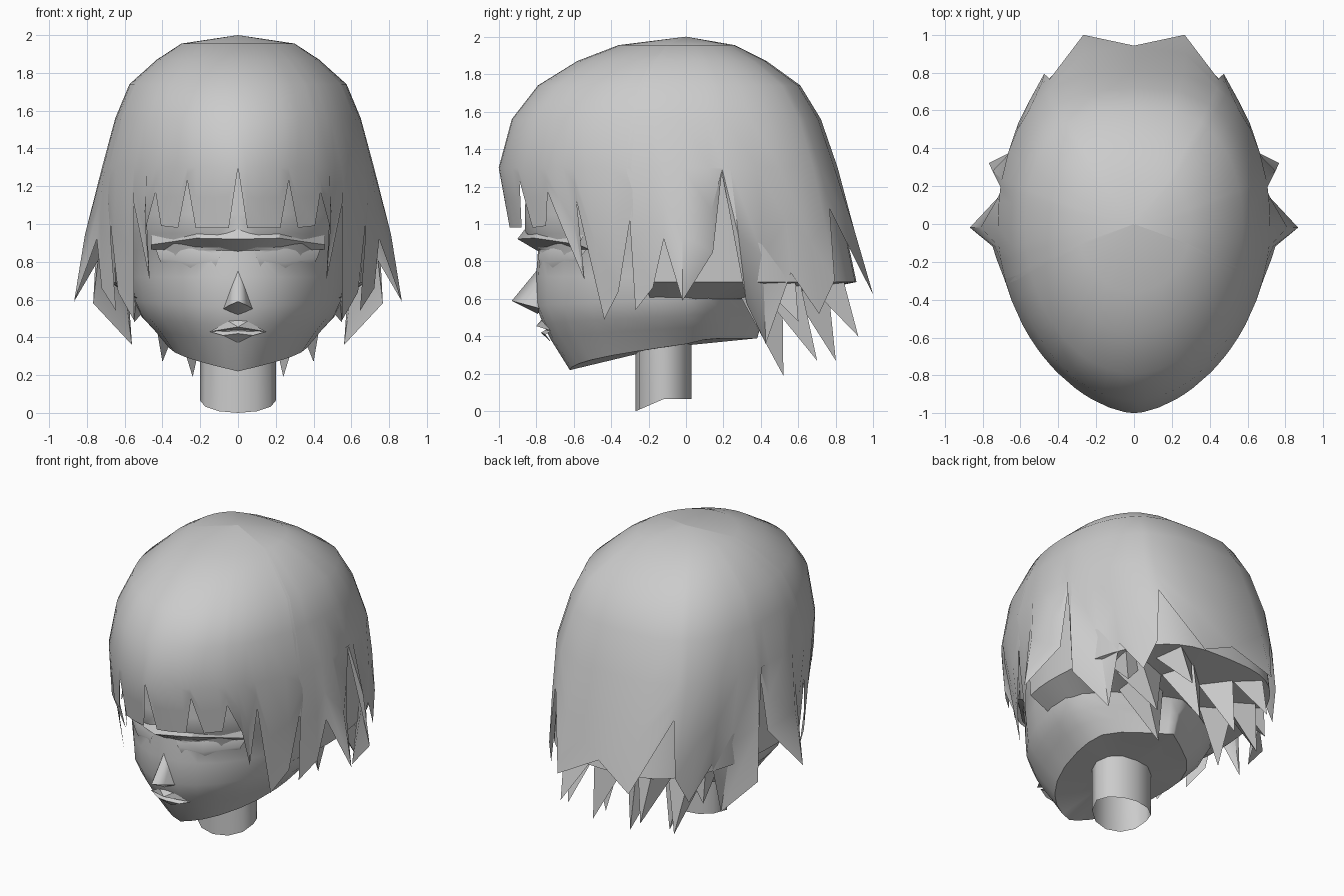
import bpy
from math import sin, cos, radians
from mathutils import Vector

if "Cube" in bpy.data.objects:
    bpy.data.objects.remove(bpy.data.objects["Cube"])

GREY = (0.6, 0.6, 0.6, 1)
mat = bpy.data.materials.new("plain_grey")
mat.use_nodes = True
mat.diffuse_color = GREY
mat.node_tree.nodes["Principled BSDF"].inputs["Base Color"].default_value = GREY


def make(name, verts, faces, angle=40, mirror=True):
    mesh = bpy.data.meshes.new(name)
    mesh.from_pydata(verts, [], faces)
    mesh.materials.append(mat)
    obj = bpy.data.objects.new(name, mesh)
    bpy.context.collection.objects.link(obj)
    bpy.ops.object.select_all(action='DESELECT')
    obj.select_set(True)
    bpy.context.view_layer.objects.active = obj
    bpy.ops.object.mode_set(mode='EDIT')
    bpy.ops.mesh.select_all(action='SELECT')
    bpy.ops.mesh.remove_doubles(threshold=0.0005)
    bpy.ops.object.mode_set(mode='OBJECT')
    if angle:
        bpy.ops.object.shade_smooth_by_angle(angle=radians(angle))
    if mirror:
        obj.modifiers.new("both_sides", 'MIRROR').use_clip = True
    return obj


def grid(name, rows, **kw):
    n = len(rows[0])
    faces = [(i * n + j, (i + 1) * n + j, (i + 1) * n + j + 1, i * n + j + 1)
             for i in range(len(rows) - 1) for j in range(n - 1)]
    return make(name, [p for r in rows for p in r], faces, **kw)


def ring_point(a, w, front, back, z, k=1.0, pinch=(1, 1)):
    """Point on an egg-shaped section; angle 0 is the front, 180 the back.
    Pinch above 1 narrows the front or back half, below 1 squares it."""
    c, s = cos(radians(a)), sin(radians(a))
    x = 0 if a in (0, 180) else w * s ** pinch[c < 0]
    return Vector((x * k, -(front if c > 0 else back) * c * k, z))


# Hair: height, half width, front, back
HAIR = [(2.0, 0, 0, 0), (1.955, .3, .36, .26), (1.87, .43, .58, .43), (1.74, .575, .79, .61),
        (1.56, .65, .93, .72), (1.3, .72, 1.0, .81), (1.0, .73, .95, .89), (.5, .7, .86, 1.0)]


def hair_point(a, z, k=1.0):
    for (z0, *p), (z1, *q) in zip(HAIR, HAIR[1:]):
        if z >= z1 or z1 == HAIR[-1][0]:
            t = (z0 - z) / (z0 - z1)
            dims = (u + (v - u) * t for u, v in zip(p, q))
            return ring_point(a, *dims, z, k, (1.2 if z < 1.4 else 1, .65))


# Ragged hem: angle, height, flare
HEM = [(0, 1.3, 1), (6, .98, 1), (14, .98, 1), (22, .98, 1), (26, 1.23, 1), (30, .98, 1),
       (38, .99, 1), (41, 1.17, 1), (46, .97, 1), (49, .7, .92), (53, 1.12, 1), (58, .49, .96),
       (66, .64, 1), (73, 1.12, 1), (71.5, .54, .98), (79, .66, 1.04), (83, .92, 1.04),
       (89, .59, 1.23), (99, .85, 1), (104, 1.28, .97), (107, .58, 1.12), (118, .36, .88),
       (128, .74, .96), (138, .52, .96), (147, .7, .99), (152, 1.08, 1), (168, .62, 1.05), (180, .76, 1)]
rows = [[hair_point(a, h[0]) for a, _, _ in HEM] for h in HAIR[:6]]
rows += [[hair_point(a, 1.3 + (z - 1.3) * t, 1 + (k - 1) * t) for a, z, k in HEM] for t in (.5, 1)]
grid("hair", rows, angle=35)

# Inner hair layer behind the notches, turning in to meet the head
ANG = range(75, 181, 7)
grid("hair_underside", [[hair_point(a, 1.25, .96) for a in ANG],
                        [hair_point(a, .69, .95) for a in ANG],
                        [ring_point(a, .54, .74, .46, .6, pinch=(1, 1.8)) for a in ANG]])

# Broad pointed locks hanging below the hem: tip and root
LOCKS = [((.24, .52, .19), (.28, .4, .62)), ((.4, .7, .27), (.38, .5, .66)),
         ((.14, .8, .27), (.13, .62, .66)), ((.3, .92, .4), (.28, .7, .72)),
         ((.55, .6, .48), (.46, .48, .72))]
verts, faces = [], []
for tip, root in LOCKS:
    tip, root = Vector(tip), Vector(root)
    out = Vector((root.x, root.y, 0)).normalized()
    side = Vector((-out.y, out.x, 0))
    n = len(verts)
    verts += [tip, root + side * .14 - out * .04, root - side * .14 - out * .04,
              root + out * .14 + Vector((0, 0, .02))]
    faces += [(n, n + 2, n + 1), (n, n + 1, n + 3), (n, n + 3, n + 2), (n + 1, n + 2, n + 3)]
make("hanging_locks", verts, faces, angle=0)

# Head: front height, back height, half width, front, back, pinch behind the jaw
HEAD = [(1.4, 1.4, 0, 0, 0, 1), (1.35, 1.35, .6, .85, .6, 1), (1.05, 1.05, .61, .86, .62, 1),
        (.95, .95, .6, .86, .62, 1), (.86, .86, .58, .79, .6, 1), (.72, .72, .57, .8, .52, 1.4),
        (.56, .6, .55, .8, .46, 2), (.46, .52, .51, .76, .42, 2.4), (.38, .46, .45, .72, .4, 2.4),
        (.22, .39, .37, .62, .38, 2.4)]
ANG = [0, 10, 22, 35, 50, 65, 80, 90, 105, 120, 140, 160, 180]
rows = []
for zf, zb, w, f, b, p in HEAD:
    rows.append([ring_point(a, w, f, b, zf + (zb - zf) * min(1, a / 110), pinch=(1, p)) for a in ANG])
rows.append([Vector((0, -.12, .34))] * len(ANG))
grid("head", rows, angle=35)

# Frowning brow: overhanging ridge, lowest at its outer ends
grid("brow", [[(0, -.85, .985), (.22, -.78, .985), (.46, -.53, .98)],
              [(0, -.9, .92), (.22, -.81, .925), (.46, -.57, .89)],
              [(0, -.79, .855), (.22, -.72, .86), (.46, -.52, .865)]], angle=20)

# Eyelids: shallow pads beneath the brow
grid("eyelids", [[(.08, -.78, .87), (.25, -.72, .87), (.44, -.52, .88)],
                 [(.1, -.79, .82), (.25, -.735, .8), (.42, -.565, .82)],
                 [(.12, -.775, .77), (.25, -.7, .75), (.4, -.55, .78)]], angle=60)

# Nose
make("nose", [(0, -.79, .76), (0, -.93, .59), (0, -.79, .52), (.08, -.78, .55), (.035, -.78, .68),
              (.045, -.86, .57)],
     [(0, 4, 5, 1), (1, 5, 3, 2), (4, 3, 5)], angle=20)

# Lips: upper wedge and lower pad
make("lips", [(0, -.77, .49), (.05, -.77, .485), (.15, -.72, .43), (0, -.8, .455), (0, -.74, .44),
              (0, -.775, .42), (.08, -.75, .41), (0, -.72, .37)],
     [(0, 3, 1), (1, 3, 2), (3, 4, 2), (4, 5, 6, 2), (5, 7, 6)], angle=20)

# Open neck tube with a slanted lower end
ANG = range(0, 361, 30)
top = [(.2 * sin(radians(a)), -.12 - .15 * cos(radians(a)), .4) for a in ANG]
low = [(x, y, .065 - .065 * max(0, cos(radians(a)))) for a, (x, y, _) in zip(ANG, top)]
grid("neck", [top, low], mirror=False)
